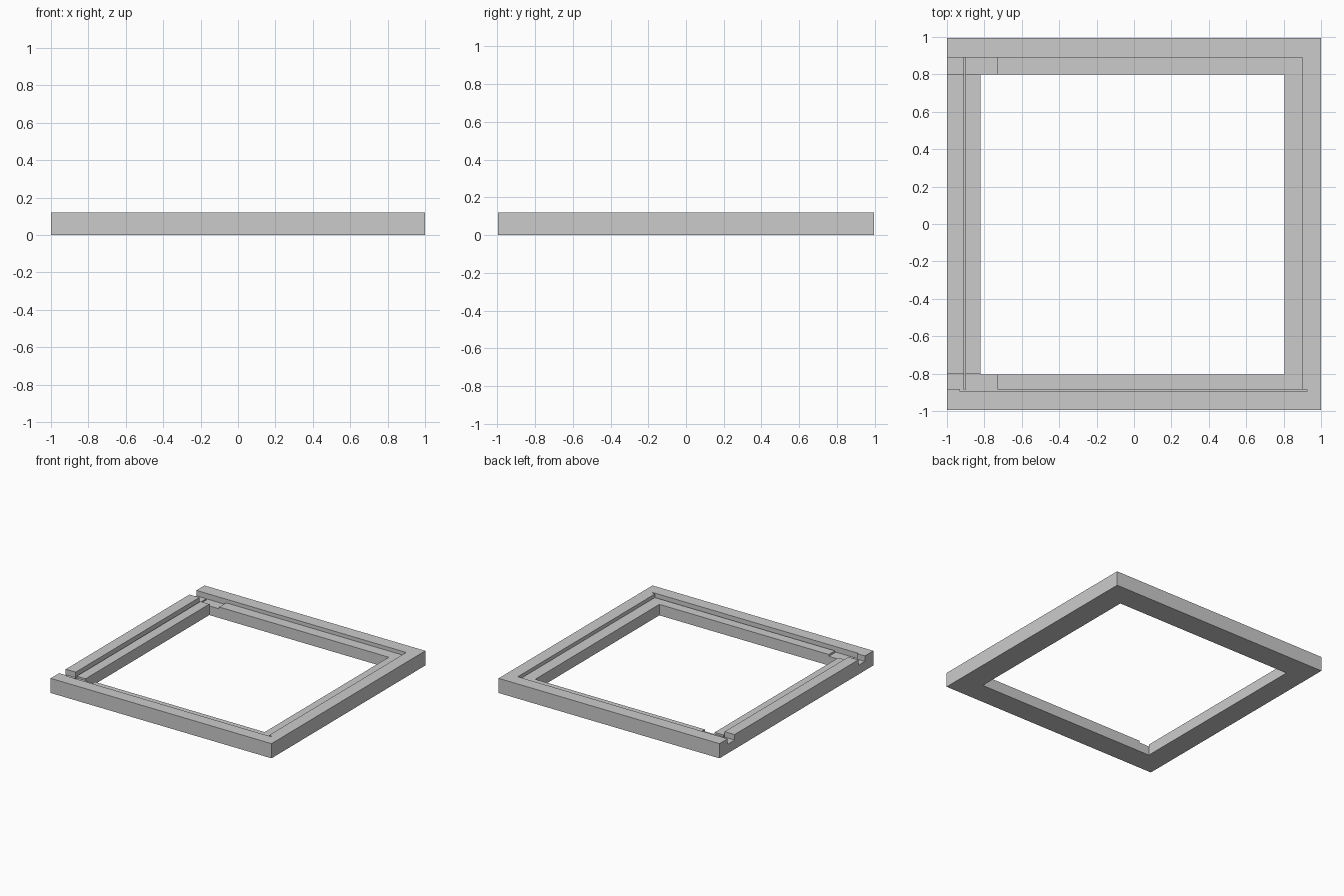
import bpy

if "Cube" in bpy.data.objects:
    bpy.data.objects.remove(bpy.data.objects["Cube"], do_unlink=True)

grey = bpy.data.materials.new("plain_grey")
grey.use_nodes = True
grey.diffuse_color = (0.6, 0.6, 0.6, 1)
grey.node_tree.nodes["Principled BSDF"].inputs["Base Color"].default_value = grey.diffuse_color


def box(name, x, y, z):
    """Axis-aligned box from (min, max) ranges."""
    bpy.ops.mesh.primitive_cube_add(size=1, location=[sum(r) / 2 for r in (x, y, z)])
    obj = bpy.context.object
    obj.name = name
    obj.scale = [r[1] - r[0] for r in (x, y, z)]
    bpy.ops.object.transform_apply(location=True, rotation=True, scale=True)
    obj.data.materials.append(grey)
    return obj


def cut(target, x, y, z):
    """Subtract a box from the target and discard the cutter."""
    cutter = box("cutter", x, y, z)
    cutter.hide_render = True
    mod = target.modifiers.new("cut", "BOOLEAN")
    mod.operation = "DIFFERENCE"
    mod.solver = "EXACT"
    mod.object = cutter
    bpy.context.view_layer.objects.active = target
    bpy.ops.object.modifier_apply(modifier=mod.name)
    bpy.data.objects.remove(cutter, do_unlink=True)


TOP, LEDGE, NOTCH, SLOT = 0.12, 0.09, 0.075, 0.06
ABOVE = 0.3

frame = box("square_frame", (-1, 1), (-0.995, 0.995), (0, TOP))

# Stepped ledge around the opening
cut(frame, (-0.91, 0.9), (-0.885, 0.89), (LEDGE, ABOVE))

# Central opening
cut(frame, (-0.82, 0.805), (-0.805, 0.8), (-0.2, ABOVE))

# Notches through the side rail, running on to the lowered ledge ends
for y in ((-0.885, -0.8), (0.8, 0.89)):
    cut(frame, (-1.2, -0.73), y, (NOTCH, ABOVE))

# Narrow slots beside the side rail and the front rail
cut(frame, (-0.91, -0.9), (-0.885, 0.89), (SLOT, ABOVE))
cut(frame, (-0.93, 0.925), (-0.895, -0.884), (NOTCH, ABOVE))
